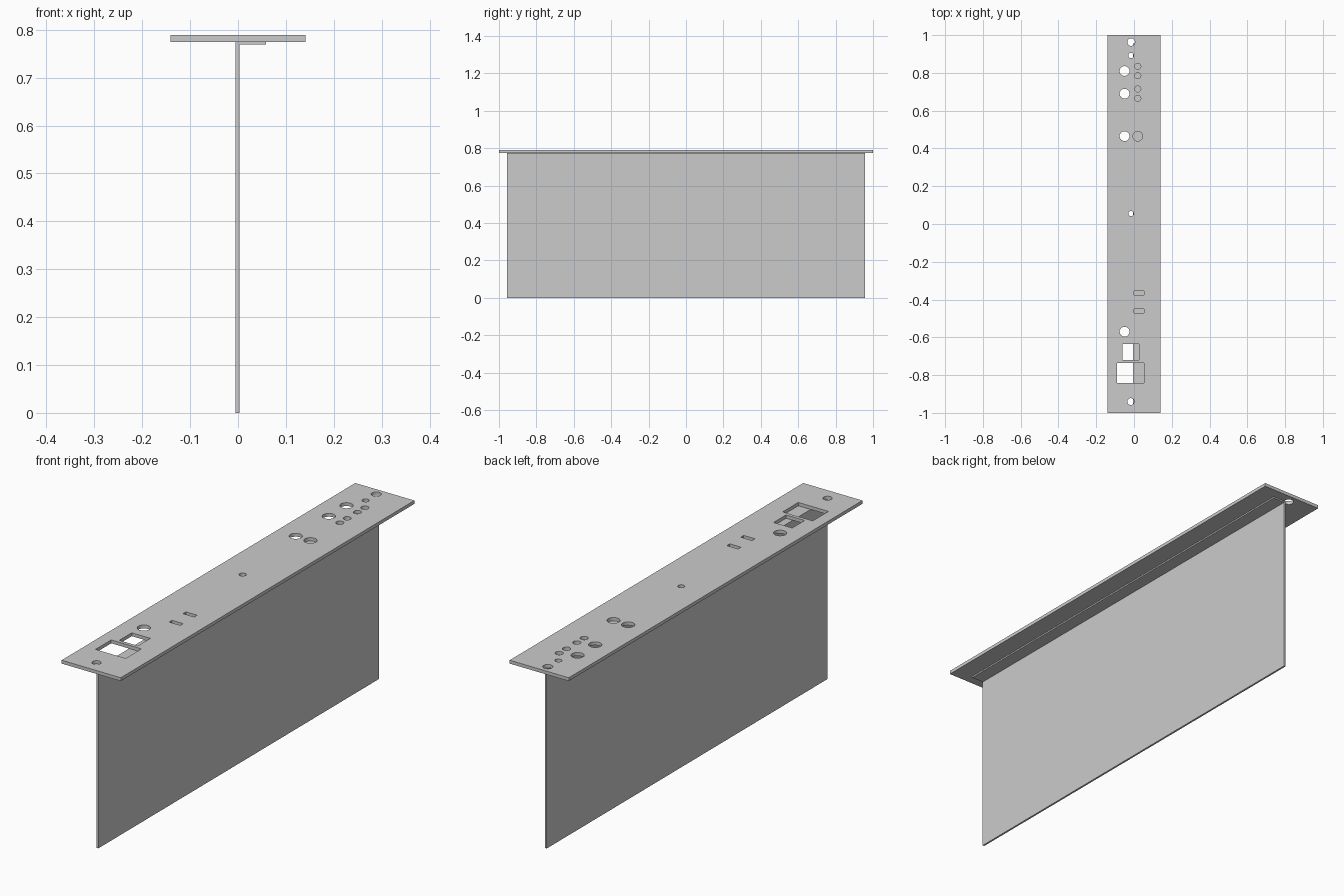
import bpy
import bmesh
from math import cos, sin, pi, radians

default = bpy.data.objects.get("Cube")
if default:
    bpy.data.objects.remove(default, do_unlink=True)

grey = bpy.data.materials.new("plain grey")
grey.use_nodes = True
grey.diffuse_color = (0.6, 0.6, 0.6, 1)
grey.node_tree.nodes["Principled BSDF"].inputs["Base Color"].default_value = (0.6, 0.6, 0.6, 1)


def rectangle(x0, x1, y0, y1):
    return [(x0, y0), (x1, y0), (x1, y1), (x0, y1)]


def circle(x, y, r, n=32):
    return [(x + r * cos(2 * pi * i / n), y + r * sin(2 * pi * i / n)) for i in range(n)]


def extruded(name, loops, depth):
    """Filled flat outline; loops inside the first one become holes."""
    curve = bpy.data.curves.new(name, "CURVE")
    curve.dimensions = "2D"
    curve.fill_mode = "BOTH"
    curve.extrude = depth / 2
    for loop in loops:
        spline = curve.splines.new("POLY")
        spline.points.add(len(loop) - 1)
        for point, (x, y) in zip(spline.points, loop):
            point.co = (x, y, 0, 1)
        spline.use_cyclic_u = True
    obj = bpy.data.objects.new(name, curve)
    bpy.context.collection.objects.link(obj)
    bpy.ops.object.select_all(action="DESELECT")
    obj.select_set(True)
    bpy.context.view_layer.objects.active = obj
    bpy.ops.object.convert(target="MESH")
    obj = bpy.context.view_layer.objects.active
    # Weld the caps to the walls
    bm = bmesh.new()
    bm.from_mesh(obj.data)
    bmesh.ops.remove_doubles(bm, verts=bm.verts, dist=0.0001)
    bmesh.ops.recalc_face_normals(bm, faces=bm.faces)
    bm.to_mesh(obj.data)
    bm.free()
    obj.data.materials.clear()
    obj.data.materials.append(grey)
    bpy.ops.object.shade_smooth_by_angle(angle=radians(30))
    return obj


# Top panel with its connector openings
outline = rectangle(-0.141, 0.141, -1, 1)
screw_holes = [circle(-0.015, 0.963, 0.02), circle(-0.017, -0.94, 0.018)]
pin_holes = [circle(-0.016, y, 0.014) for y in (0.892, 0.055)]
lamp_holes = [circle(0.02, y, 0.016) for y in (0.835, 0.785, 0.715, 0.665)]
jack_holes = [circle(-0.05, y, 0.026) for y in (0.81, 0.69, 0.465, -0.57)]
jack_holes.append(circle(0.02, 0.465, 0.026))
slots = [rectangle(0, 0.054, y - 0.01, y + 0.01) for y in (-0.365, -0.46)]
sockets = [rectangle(-0.062, 0.027, -0.72, -0.635),
           rectangle(-0.09, 0.054, -0.842, -0.735)]
panel = extruded("top_panel", [outline] + screw_holes + pin_holes + lamp_holes
                 + jack_holes + slots + sockets, 0.0145)
panel.location.z = 0.7823

# Hanging sheet folded over into a narrow flange under the panel
fold = [(-0.005, 0), (0.003, 0), (0.003, 0.769), (0.059, 0.769),
        (0.059, 0.775), (-0.005, 0.775)]
sheet = extruded("folded_sheet", [fold], 1.912)
sheet.rotation_euler.x = pi / 2
